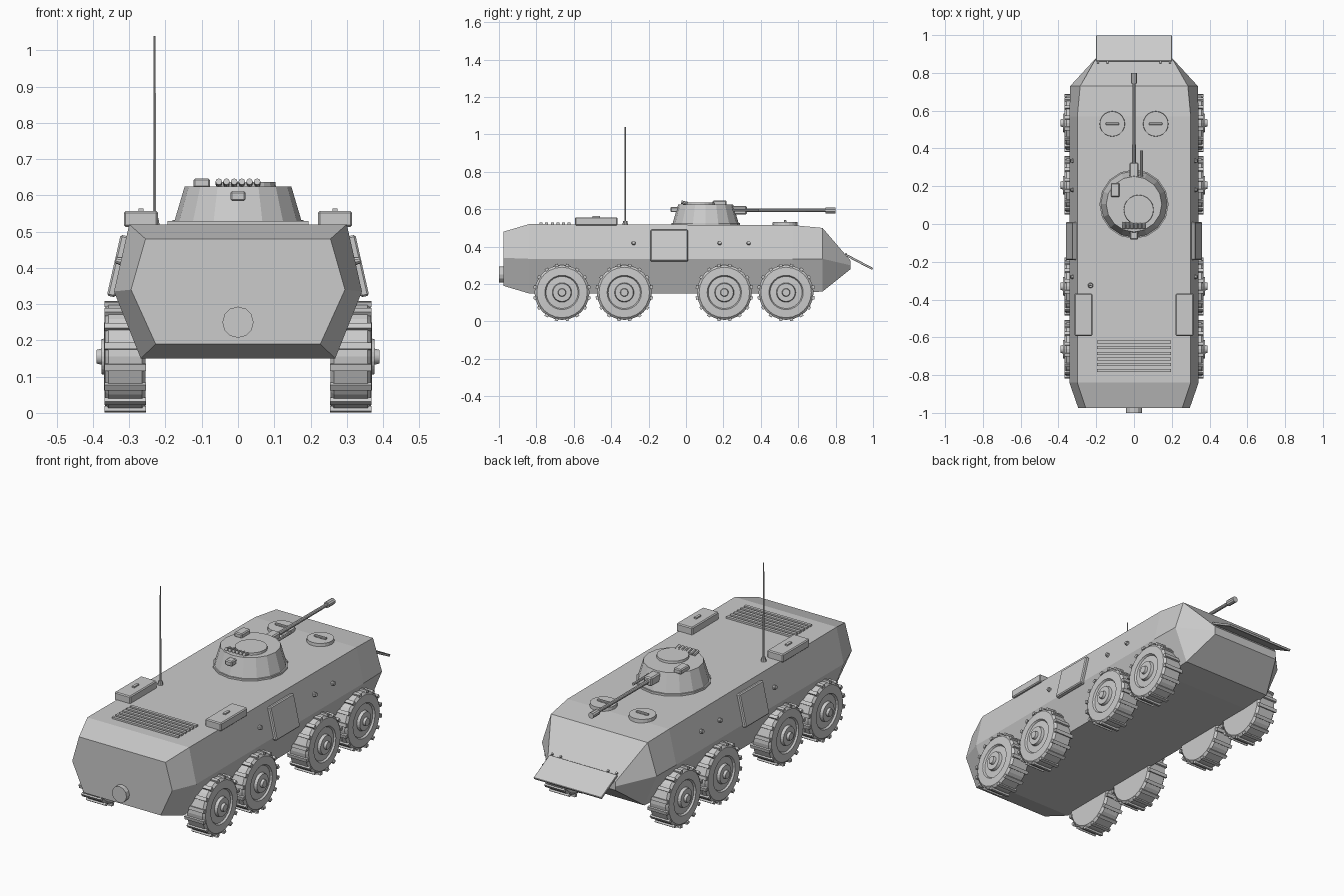
import bpy, bmesh
from math import pi, sin, cos, atan2
from mathutils import Vector, Matrix

if "Cube" in bpy.data.objects:
    bpy.data.objects.remove(bpy.data.objects["Cube"])


def make(name, bm):
    bmesh.ops.recalc_face_normals(bm, faces=bm.faces)
    me = bpy.data.meshes.new(name)
    bm.to_mesh(me)
    bm.free()
    ob = bpy.data.objects.new(name, me)
    bpy.context.collection.objects.link(ob)
    return ob


def box(name, loc, size, rot=(0, 0, 0), bevel=0.0):
    bm = bmesh.new()
    bmesh.ops.create_cube(bm, size=1, matrix=Matrix.Diagonal((*size, 1)))
    ob = make(name, bm)
    ob.location, ob.rotation_euler = loc, rot
    if bevel:
        m = ob.modifiers.new("bevel", 'BEVEL')
        m.width, m.segments = bevel, 1
    return ob


def rod(name, a, b, r1, r2=None, n=12):
    a, b = Vector(a), Vector(b)
    d = b - a
    bm = bmesh.new()
    bmesh.ops.create_cone(bm, cap_ends=True, segments=n, radius1=r1,
                          radius2=r1 if r2 is None else r2, depth=d.length)
    rot = d.to_track_quat('Z', 'Y').to_matrix().to_4x4()
    bm.transform(Matrix.Translation((a + b) / 2) @ rot)
    return make(name, bm)


def loft(name, sections):
    bm = bmesh.new()
    rings = [[bm.verts.new(p) for p in s] for s in sections]
    n = len(rings[0])
    for r, q in zip(rings, rings[1:]):
        for i in range(n):
            bm.faces.new((r[i], r[(i + 1) % n], q[(i + 1) % n], q[i]))
    bm.faces.new(rings[0])
    bm.faces.new(rings[-1])
    return make(name, bm)


# Hull: y, then half-width and height of the bottom, middle and top corners
def section(y, *pts):
    half = [(x, y, z) for x, z in pts]
    return half + [(-x, y, z) for x, y, z in reversed(half)]


loft("hull", [
    section(-0.975, (0.227, 0.19), (0.295, 0.34), (0.255, 0.48)),
    section(-0.84, (0.268, 0.15), (0.342, 0.335), (0.30, 0.52)),
    section(0.57, (0.268, 0.15), (0.342, 0.335), (0.30, 0.515)),
    section(0.73, (0.265, 0.16), (0.338, 0.335), (0.285, 0.50)),
    section(0.88, (0.20, 0.28), (0.20, 0.30), (0.20, 0.325))])

# Folding plate on the nose with hinge bolts
a, b = Vector((0, 0.862, 0.352)), Vector((0, 0.997, 0.281))
tilt = atan2(b.z - a.z, b.y - a.y)
box("nose_plate", (a + b) / 2, (0.40, (b - a).length, 0.012), (tilt, 0, 0), 0.002)
for x in (-0.19, -0.14, 0.14, 0.19):
    rod("hinge_bolt", (x, 0.85, 0.35), (x, 0.858, 0.364), 0.006, n=8)


# Wheels: lathed tyre and hub with tread lugs
def wheel(side, y):
    prof = [(0.0, 0.255), (0.135, 0.255), (0.147, 0.265), (0.147, 0.357),
            (0.135, 0.367), (0.092, 0.369), (0.086, 0.36), (0.052, 0.362),
            (0.048, 0.377), (0.022, 0.377), (0.019, 0.39), (0.0, 0.39)]
    bm = bmesh.new()
    n = 24
    rings = [[bm.verts.new((side * x, r * cos(2 * pi * i / n), r * sin(2 * pi * i / n)))
              for i in range(n)] for r, x in prof]
    for r, q in zip(rings, rings[1:]):
        for i in range(n):
            bm.faces.new((r[i], r[(i + 1) % n], q[(i + 1) % n], q[i]))
    bmesh.ops.remove_doubles(bm, verts=bm.verts, dist=1e-5)
    for i in range(16):
        m = (Matrix.Rotation(2 * pi * (i + 0.5) / 16, 4, 'X')
             @ Matrix.Translation((side * 0.311, 0, 0.148))
             @ Matrix.Diagonal((0.114, 0.018, 0.014, 1)))
        bmesh.ops.create_cube(bm, size=1, matrix=m)
    ob = make("wheel", bm)
    ob.location = (0, y, 0.155)


lean = atan2(0.042, 0.185)
for s in (-1, 1):
    for y in (-0.663, -0.33, 0.205, 0.535):
        wheel(s, y)
    # Sloped side door and firing ports
    box("side_door", (s * 0.331, -0.09, 0.405), (0.024, 0.20, 0.172), (0, -s * lean, 0), 0.005)
    for y in (-0.28, 0.18, 0.335):
        rod("firing_port", (s * 0.315, y, 0.417), (s * 0.337, y, 0.422), 0.013, 0.009, n=10)
    # Rear stowage boxes
    box("stowage_box", (s * 0.268, -0.48, 0.535), (0.094, 0.225, 0.044), bevel=0.005)
    box("box_handle", (s * 0.268, -0.48, 0.56), (0.014, 0.04, 0.008))
    # Crew hatches
    x = s * 0.115
    rod("crew_hatch", (x, 0.53, 0.505), (x, 0.53, 0.532), 0.068, 0.066, n=20)
    box("hatch_handle", (x, 0.53, 0.536), (0.07, 0.014, 0.012), bevel=0.003)

# Engine deck slats
for i in range(6):
    box("engine_slat", (0, -0.775 + i * 0.03, 0.523), (0.39, 0.016, 0.012))

# Rear outlet
rod("rear_outlet", (0, -0.96, 0.25), (0, -1.0, 0.25), 0.043, n=12)

# Antenna
rod("antenna_base", (-0.23, -0.325, 0.515), (-0.23, -0.325, 0.537), 0.015, 0.011, n=10)
rod("antenna", (-0.23, -0.325, 0.53), (-0.23, -0.325, 1.04), 0.005, 0.003, n=6)

# Turret
cy = 0.105
rod("turret_ring", (0, cy, 0.51), (0, cy, 0.527), 0.183, n=16)
rod("turret", (0, cy, 0.52), (0, cy, 0.625), 0.178, 0.147, n=16)
rod("turret_hatch", (0.025, 0.075, 0.62), (0.025, 0.075, 0.637), 0.08, 0.078, n=20)
box("sight", (-0.10, 0.18, 0.634), (0.046, 0.075, 0.026), bevel=0.005)
box("rear_sight", (0, -0.06, 0.598), (0.042, 0.046, 0.028), bevel=0.005)
for i in range(6):
    x = -0.053 + i * 0.0212
    rod("smoke_tube", (x, 0.01, 0.63), (x, -0.025, 0.638), 0.009, n=8)

# Guns
box("gun_mantlet", (0, 0.28, 0.595), (0.048, 0.09, 0.046), bevel=0.006)
rod("gun_barrel", (0, 0.30, 0.594), (0, 0.77, 0.594), 0.010, 0.009, n=10)
rod("gun_muzzle", (0, 0.745, 0.594), (0, 0.80, 0.594), 0.016, n=10)
rod("second_gun", (0.04, 0.22, 0.594), (0.04, 0.39, 0.594), 0.007, n=8)
